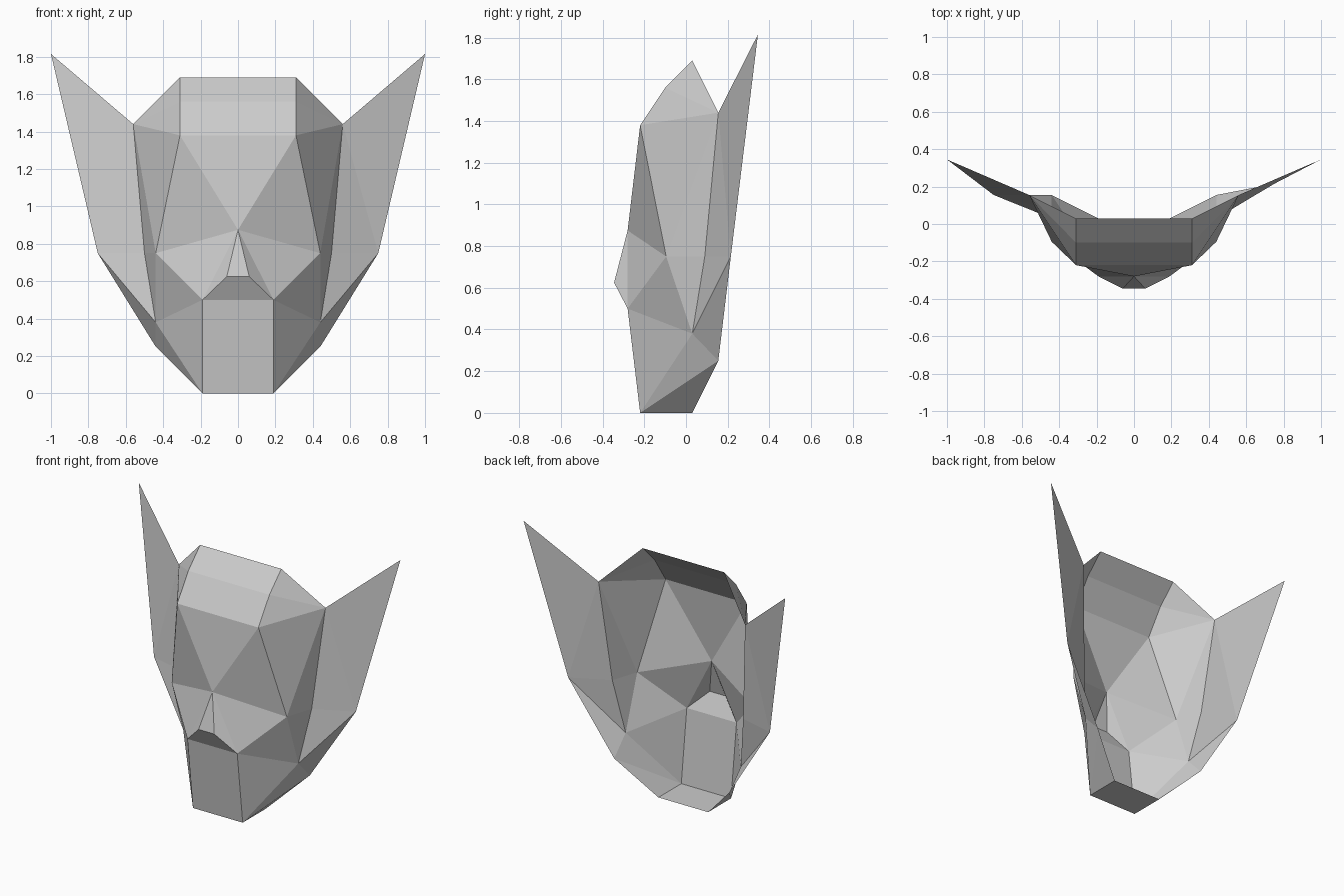
import bpy
import bmesh
from mathutils import Vector

cube = bpy.data.objects.get("Cube")
if cube:
    bpy.data.objects.remove(cube, do_unlink=True)

grey = bpy.data.materials.new("plain_grey")
grey.use_nodes = True
colour = (0.6, 0.6, 0.6, 1)
grey.diffuse_color = colour
grey.node_tree.nodes["Principled BSDF"].inputs["Base Color"].default_value = colour

# Landmarks on the +x half of the mask
POINTS = {
    "crown": (0.31, 0.03, 1.69),
    "hairline": (0.31, -0.10, 1.56),
    "brow": (0.31, -0.22, 1.38),
    "bridge": (0, -0.28, 0.875),
    "nose": (0.06, -0.345, 0.625),
    "lip": (0.19, -0.28, 0.5),
    "chin": (0.19, -0.22, 0),
    "chin_back": (0.19, 0.03, 0),
    "cheekbone": (0.44, -0.095, 0.75),
    "temple": (0.56, 0.155, 1.44),
    "ear_root": (0.50, 0.09, 0.75),
    "jaw": (0.44, 0.03, 0.38),
    "jaw_back": (0.44, 0.155, 0.25),
    "ear_side": (0.75, 0.215, 0.75),
    "ear_tip": (1, 0.345, 1.815),
}
EAR_SIDE_RIGHT = (-0.75, 0.155, 0.75)
INSIDE = Vector((0, 0.6, 0.9))


def point(name, side):
    if name == "ear_side" and side < 0:
        return Vector(EAR_SIDE_RIGHT)
    x, y, z = POINTS[name]
    return Vector((x * side, y, z))


def make_part(name, faces=(), bands=()):
    """Faces are mirrored to both sides; bands span from one side to the other."""
    bm = bmesh.new()
    polygons = [[point(n, s) for n in face.split()] for face in faces for s in (1, -1)]
    for band in bands:
        a, b = band.split()
        polygons.append([point(a, 1), point(b, 1), point(b, -1), point(a, -1)])
    for corners in polygons:
        # the bridge lies on the centre line, so its bands become triangles
        unique = [p for i, p in enumerate(corners) if p not in corners[:i]]
        face = bm.faces.new([bm.verts.new(p) for p in unique])
        face.normal_update()
        if face.normal.dot(face.calc_center_median() - INSIDE) < 0:
            face.normal_flip()
    bmesh.ops.remove_doubles(bm, verts=bm.verts, dist=0.0001)
    mesh = bpy.data.meshes.new(name)
    bm.to_mesh(mesh)
    bm.free()
    mesh.materials.append(grey)
    bpy.context.collection.objects.link(bpy.data.objects.new(name, mesh))


# Flat top, sloping brow and the wedge down to the nose
make_part("forehead",
          faces=["crown hairline temple", "hairline brow temple", "brow bridge cheekbone"],
          bands=["crown hairline", "hairline brow", "brow bridge"])

# Narrow nose with its underside
make_part("nose", faces=["bridge nose lip"], bands=["bridge nose", "nose lip"])

# Cheeks and sides of the head
make_part("cheeks",
          faces=["bridge cheekbone lip", "cheekbone lip jaw", "brow temple cheekbone",
                 "temple cheekbone ear_root", "cheekbone ear_root jaw"])

# Mouth plate, chin and lower jaw
make_part("jaw",
          faces=["lip jaw chin", "chin jaw jaw_back", "chin jaw_back chin_back"],
          bands=["lip chin", "chin chin_back"])

# Tall pointed ears
make_part("ears",
          faces=["temple ear_tip ear_side", "temple ear_side ear_root",
                 "ear_root ear_side jaw", "jaw ear_side jaw_back"])
